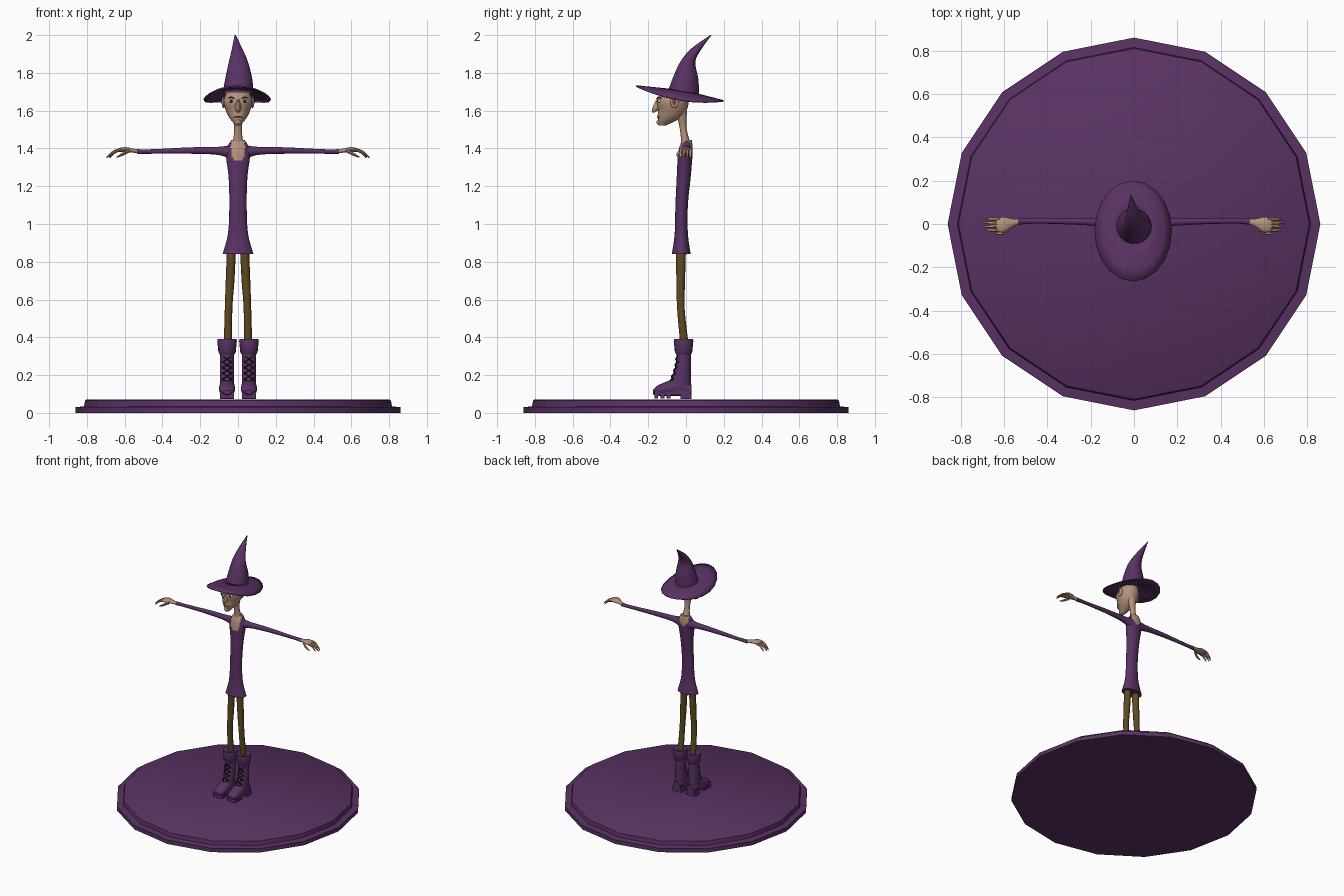
import bpy, bmesh, math
from mathutils import Vector

cube = bpy.data.objects.get("Cube")
if cube:
    bpy.data.objects.remove(cube)


def material(name, red, green, blue):
    made = bpy.data.materials.new(name)
    made.use_nodes = True
    made.diffuse_color = (red, green, blue, 1)
    shader = made.node_tree.nodes["Principled BSDF"]
    shader.inputs["Base Color"].default_value = (red, green, blue, 1)
    return made


PURPLE = material("purple cloth", red=.1, green=.032, blue=.125)
SKIN = material("skin", red=.46, green=.29, blue=.2)
OLIVE = material("olive brown", red=.11, green=.07, blue=.015)
BLACK = material("black", red=.01, green=.01, blue=.01)
WHITE = material("eye white", red=.6, green=.55, blue=.5)
LIP = material("lip brown", red=.16, green=.07, blue=.05)


def finish(name, bm, materials, rule=None):
    """Turn a bmesh into a smooth shaded object, colouring faces by a rule."""
    bmesh.ops.recalc_face_normals(bm, faces=bm.faces[:])
    if rule:
        for face in bm.faces:
            face.material_index = rule(face.calc_center_median())
    mesh = bpy.data.meshes.new(name)
    bm.to_mesh(mesh)
    bm.free()
    for item in materials:
        mesh.materials.append(item)
    part = bpy.data.objects.new(name, mesh)
    bpy.context.collection.objects.link(part)
    bpy.ops.object.select_all(action='DESELECT')
    part.select_set(True)
    bpy.context.view_layer.objects.active = part
    bpy.ops.object.shade_smooth_by_angle(angle=math.radians(40))
    return part


def ring(x=0, y=0, z=0, wide=0, deep=None):
    """Centre and radii of a cross-section; round when no depth is given."""
    return Vector((x, y, z)), Vector((wide, wide if deep is None else deep))


def blend(values, steps):
    """Add in-between values along a smooth curve through the given ones."""
    result = []
    last = len(values) - 1
    for i in range(last):
        start, end = values[i], values[i + 1]
        leave = (end - values[max(i - 1, 0)]) / 2
        arrive = (values[min(i + 2, last)] - start) / 2
        gap = end - start
        for step in range(steps):
            t = step / steps
            result.append(start + leave * t + (gap * 3 - leave * 2 - arrive) * t ** 2
                          + (leave + arrive - gap * 2) * t ** 3)
    return result + [values[last]]


def bridge(bm, loops):
    for low, high in zip(loops, loops[1:]):
        for i in range(len(low)):
            bm.faces.new((low[i - 1], low[i], high[i], high[i - 1]))


def loft(name, axis, colours, *rings, sides=16, steps=4, mirror=1, rule=None):
    """Skin cross-sections that lie square to the named axis."""
    across, along = [i for i in range(3) if "XYZ"[i] != axis]
    bm = bmesh.new()
    loops = []
    centres = blend([centre for centre, radii in rings], steps)
    sizes = blend([radii for centre, radii in rings], steps)
    for centre, radii in zip(centres, sizes):
        loop = []
        for i in range(sides):
            turn = math.tau * i / sides
            point = centre.copy()
            point[across] += radii.x * math.cos(turn)
            point[along] += radii.y * math.sin(turn)
            point.x *= mirror
            loop.append(bm.verts.new(point))
        loops.append(loop)
    bridge(bm, loops)
    bm.faces.new(loops[0])
    bm.faces.new(loops[-1])
    return finish(name, bm, colours, rule)


def ball(name, colour, x=0, y=0, z=0, size=(1, 1, 1)):
    bm = bmesh.new()
    bmesh.ops.create_uvsphere(bm, u_segments=14, v_segments=8, radius=1)
    bmesh.ops.scale(bm, vec=size, verts=bm.verts[:])
    bmesh.ops.translate(bm, vec=(x, y, z), verts=bm.verts[:])
    return finish(name, bm, [colour])


# Stepped sixteen-sided stand
loft("stand", 'Z', [PURPLE], ring(z=0, wide=.86), ring(z=.03, wide=.86),
     ring(z=.035, wide=.815), ring(z=.065, wide=.81), ring(z=.072, wide=.8), steps=1)


# Flared dress with a scooped neckline front and back
def neckline(spot):
    scoop = 1.335 if spot.y < 0 else 1.37
    return int(abs(spot.x) < .037 and spot.z > scoop + 22 * spot.x ** 2)


loft("dress", 'Z', [PURPLE, SKIN],
     ring(z=.84, y=-.025, wide=.082, deep=.05),
     ring(z=.95, y=-.025, wide=.053, deep=.035),
     ring(z=1.1, y=-.023, wide=.046, deep=.033),
     ring(z=1.25, y=-.012, wide=.05, deep=.037),
     ring(z=1.38, y=-.003, wide=.064, deep=.038),
     ring(z=1.445, y=.005, wide=.036, deep=.026), sides=32, steps=8, rule=neckline)

# Neck, head and the central features
loft("neck", 'Z', [SKIN], ring(z=1.4, y=.005, wide=.034, deep=.028),
     ring(z=1.5, y=-.014, wide=.02, deep=.018), ring(z=1.6, y=-.025, wide=.035, deep=.03))
loft("head", 'Z', [SKIN],
     ring(z=1.522, y=-.125, wide=.013, deep=.02),
     ring(z=1.56, y=-.09, wide=.044, deep=.06),
     ring(z=1.6, y=-.073, wide=.064, deep=.076),
     ring(z=1.65, y=-.07, wide=.077, deep=.085),
     ring(z=1.7, y=-.055, wide=.06, deep=.07), sides=20)
loft("nose", 'Z', [SKIN], ring(z=1.66, y=-.145, wide=.008, deep=.012),
     ring(z=1.615, y=-.157, wide=.017, deep=.022),
     ring(z=1.59, y=-.173, wide=.005, deep=.006), sides=10)
ball("chin", SKIN, y=-.139, z=1.539, size=(.017, .018, .015))
loft("mouth", 'X', [LIP], ring(x=-.024, y=-.142, z=1.564, wide=.004, deep=.002),
     ring(y=-.149, z=1.569, wide=.004), ring(x=.024, y=-.142, z=1.564, wide=.004, deep=.002), sides=8)


def lace_line(height):
    """Depth of the boot front at a height."""
    return -.05 - 2 * (.3 - height) ** 2


for side, word in ((1, "left"), (-1, "right")):
    # Eye, brow and ear
    ball(word + "_eye", WHITE, x=.035 * side, y=-.139, z=1.65, size=(.015, .012, .009))
    ball(word + "_pupil", BLACK, x=.035 * side, y=-.148, z=1.65, size=(.007, .005, .007))
    loft(word + "_brow", 'X', [LIP], ring(x=.018, y=-.152, z=1.664, wide=.004, deep=.003),
         ring(x=.036, y=-.146, z=1.671, wide=.005, deep=.003),
         ring(x=.054, y=-.132, z=1.667, wide=.004, deep=.002), sides=8, mirror=side)
    ball(word + "_ear", SKIN, x=.077 * side, y=-.06, z=1.645, size=(.009, .022, .032))
    ball(word + "_ear_hollow", LIP, x=.083 * side, y=-.062, z=1.648, size=(.004, .012, .02))

    # Sleeve, palm, fingers and thumb
    loft(word + "_sleeve", 'X', [PURPLE],
         ring(x=.03, y=.003, z=1.378, wide=.03, deep=.042),
         ring(x=.1, y=.006, z=1.387, wide=.022),
         ring(x=.25, y=.011, z=1.389, wide=.015, deep=.017),
         ring(x=.45, y=.014, z=1.384, wide=.012),
         ring(x=.535, y=.013, z=1.383, wide=.016, deep=.013), mirror=side)
    loft(word + "_palm", 'X', [SKIN],
         ring(x=.52, y=.013, z=1.383, wide=.01),
         ring(x=.56, y=.005, z=1.389, wide=.019, deep=.011),
         ring(x=.6, y=-.003, z=1.395, wide=.035, deep=.013),
         ring(x=.635, y=-.003, z=1.391, wide=.03, deep=.009), mirror=side)
    y = -.028
    for finger, reach in (("first", .062), ("second", .075), ("third", .074), ("fourth", .058)):
        loft(f"{word}_{finger}_finger", 'X', [SKIN], ring(x=.615, y=y, z=1.394, wide=.008),
             ring(x=.62 + reach / 2, y=y, z=1.383, wide=.008),
             ring(x=.62 + reach, y=y, z=1.353, wide=.004), sides=8, mirror=side)
        y += .017
    loft(word + "_thumb", 'X', [SKIN], ring(x=.575, y=-.022, z=1.388, wide=.01),
         ring(x=.61, y=-.042, z=1.37, wide=.009),
         ring(x=.642, y=-.043, z=1.354, wide=.003), sides=8, mirror=side)

    # Thin bent leg
    loft(word + "_leg", 'Z', [OLIVE], ring(x=.034, y=-.027, z=.88, wide=.024, deep=.027),
         ring(x=.042, y=-.028, z=.7, wide=.023), ring(x=.05, y=-.027, z=.55, wide=.02),
         ring(x=.053, y=-.009, z=.37, wide=.022), mirror=side)

    # Boot shaft, rolled cuff and foot
    x, back = .058, .026
    shaft = []
    for height in (.1, .16, .22, .28, .33):
        front = lace_line(height)
        shaft.append(ring(x=x, y=(front + back) / 2, z=height, wide=.038, deep=(back - front) / 2))
    loft(word + "_boot_shaft", 'Z', [PURPLE], *shaft, mirror=side)
    cuff = [ring(x=x, y=-.013, z=height, wide=width) for height, width in
            ((.31, .039), (.322, .046), (.38, .052), (.39, .05), (.385, .03))]
    loft(word + "_boot_cuff", 'Z', [PURPLE], *cuff, steps=1, mirror=side)
    loft(word + "_boot_foot", 'Y', [PURPLE],
         ring(x=x, y=-.175, z=.11, wide=.02, deep=.012),
         ring(x=x, y=-.15, z=.118, wide=.04, deep=.027),
         ring(x=x, y=-.09, z=.13, wide=.043, deep=.04),
         ring(x=x, y=-.03, z=.137, wide=.038, deep=.047),
         ring(x=x, y=.03, z=.12, wide=.03), mirror=side)

    # Sole plate with a heel and three treads
    bm = bmesh.new()
    treads = [(y, .088, .02, .022) for y in (-.157, -.125, -.093)]
    for y, z, length, height in [(-.072, .106, .19, .02), (0, .086, .056, .026)] + treads:
        block = bmesh.ops.create_cube(bm, size=1)["verts"]
        bmesh.ops.scale(bm, vec=(.074, length, height), verts=block)
        bmesh.ops.translate(bm, vec=(x * side, y, z), verts=block)
    finish(word + "_boot_sole", bm, [PURPLE])

    # Crossed laces and hooks up the boot front
    for row, label in enumerate(("lowest", "low", "middle", "high", "highest")):
        low = .15 + .03 * row
        high = low + .03
        for way, slant in ((1, "outward"), (-1, "inward")):
            reach = .022 * way
            loft(f"{word}_{label}_{slant}_lace", 'X', [BLACK],
                 ring(x=x - reach, y=lace_line(low) + .008, z=low, wide=.004),
                 ring(x=x, y=lace_line(low + .015) - .003, z=low + .015, wide=.005),
                 ring(x=x + reach, y=lace_line(high) + .008, z=high, wide=.004),
                 sides=6, steps=2, mirror=side)
            ball(f"{word}_{label}_{slant}_hook", BLACK, x=(x + reach) * side,
                 y=lace_line(low) + .008, z=low, size=(.006, .007, .006))

# Bent pointed crown
loft("hat_crown", 'Z', [PURPLE], ring(z=1.69, y=-.015, wide=.082, deep=.086),
     ring(x=.004, y=-.003, z=1.77, wide=.071, deep=.069),
     ring(x=.002, y=.01, z=1.86, wide=.05, deep=.04),
     ring(x=-.005, y=.057, z=1.93, wide=.027, deep=.028),
     ring(x=-.015, y=.132, z=2, wide=.003), sides=18)

# Drooping brim, raised in front and lowered behind
bm = bmesh.new()
loops = []
for out in (0, .33, .67, 1):
    loop = []
    for i in range(20):
        turn = math.tau * i / 20
        px = (.07 + .107 * out) * math.cos(turn) - .004 * out
        rise = (.075 + .157 * out) * math.sin(turn) - .018 * out
        droop = .012 * out + .035 * (out * math.cos(turn)) ** 2
        loop.append(bm.verts.new((px, rise - .015, 1.7 - .17 * rise - droop)))
    loops.append(loop)
bridge(bm, loops)
brim = finish("hat_brim", bm, [PURPLE])
thick = brim.modifiers.new("thickness", 'SOLIDIFY')
thick.thickness = .008
thick.offset = 0
